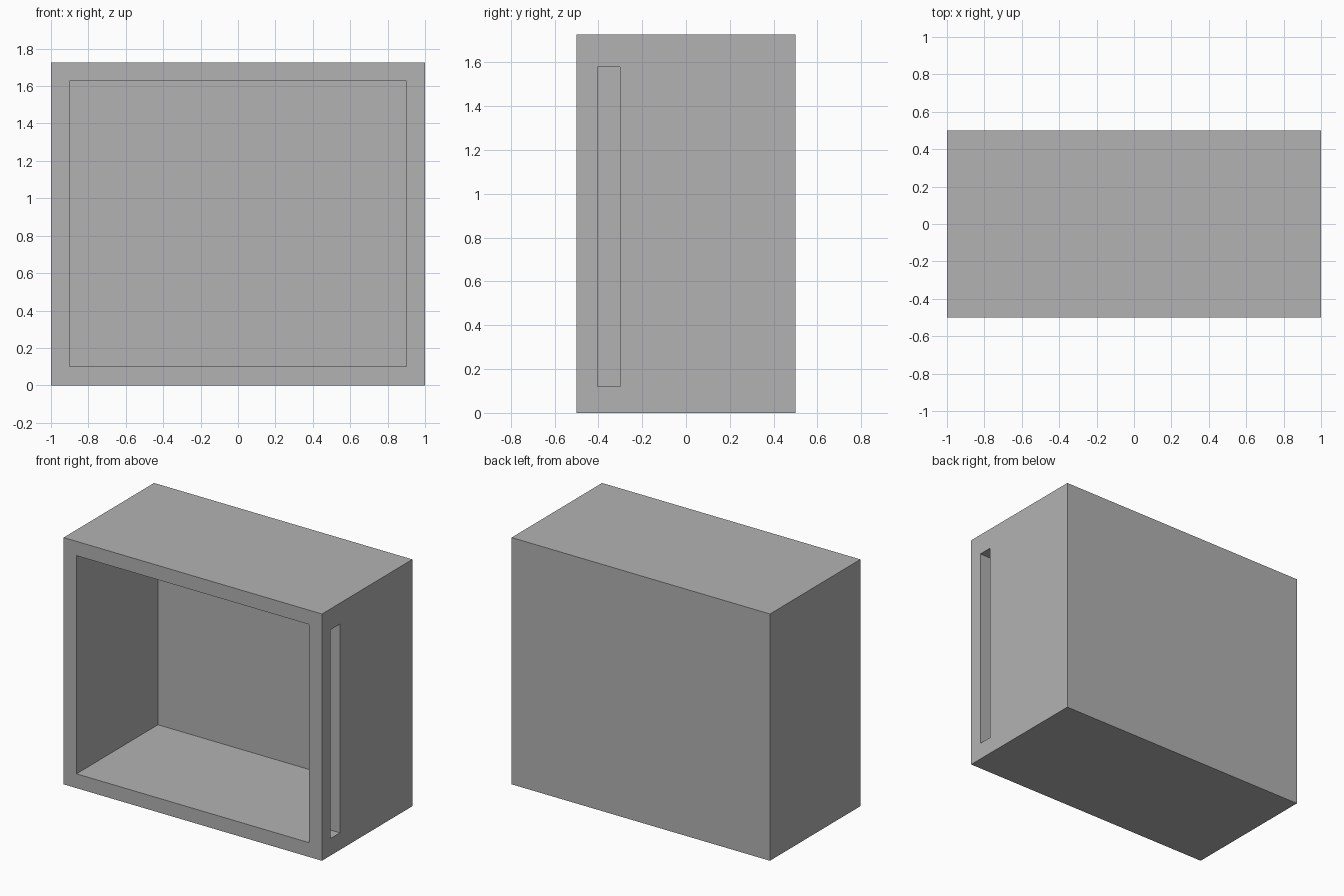
import bpy

cube = bpy.data.objects.get("Cube")
if cube:
    bpy.data.objects.remove(cube, do_unlink=True)

WIDTH, DEPTH, HEIGHT, WALL = 2.0, 1.0, 1.727, 0.1

grey = bpy.data.materials.new("plain_grey")
grey.use_nodes = True
colour = (0.448, 0.448, 0.448, 1)
grey.diffuse_color = colour
grey.node_tree.nodes["Principled BSDF"].inputs["Base Color"].default_value = colour


def box(name, low, high):
    """Box spanning two opposite corners."""
    centre = [(a + b) / 2 for a, b in zip(low, high)]
    bpy.ops.mesh.primitive_cube_add(size=1, location=centre)
    obj = bpy.context.object
    obj.name = name
    obj.scale = [b - a for a, b in zip(low, high)]
    bpy.ops.object.transform_apply(location=True, rotation=False, scale=True)
    obj.data.materials.append(grey)
    return obj


def cut(target, cutter):
    """Subtract the cutter from the target, then discard it."""
    cutter.hide_render = True
    mod = target.modifiers.new("cut", 'BOOLEAN')
    mod.operation = 'DIFFERENCE'
    mod.solver = 'EXACT'
    mod.object = cutter
    bpy.ops.object.select_all(action='DESELECT')
    target.select_set(True)
    bpy.context.view_layer.objects.active = target
    bpy.ops.object.modifier_apply(modifier=mod.name)
    bpy.data.objects.remove(cutter, do_unlink=True)


# Outer case
case = box("case", (-WIDTH / 2, -DEPTH / 2, 0), (WIDTH / 2, DEPTH / 2, HEIGHT))

# Hollow interior, open at the front
cut(case, box("cavity_cutter",
              (-WIDTH / 2 + WALL, -DEPTH, WALL),
              (WIDTH / 2 - WALL, DEPTH / 2 - WALL, HEIGHT - WALL)))

# Tall slot through the left wall, near the front
cut(case, box("slot_cutter",
              (WIDTH / 2 - 2 * WALL, -0.404, 0.12),
              (WIDTH / 2 + WALL, -0.302, 1.58)))
